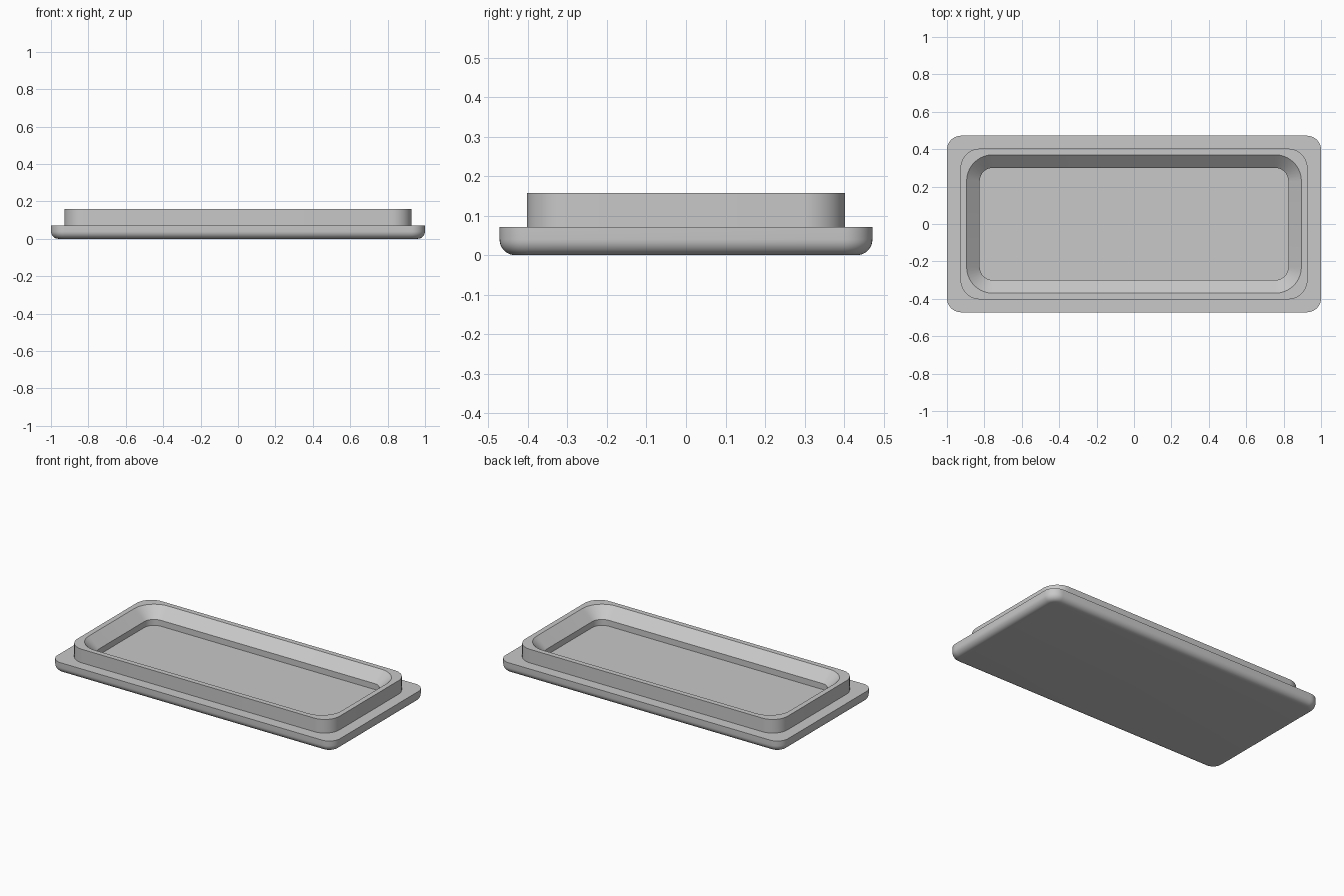
import bpy, bmesh, math

old = bpy.data.objects.get("Cube")
if old:
    bpy.data.objects.remove(old, do_unlink=True)

grey = bpy.data.materials.new("light_grey")
grey.use_nodes = True
colour = (0.58, 0.58, 0.58, 1)
grey.diffuse_color = colour
grey.node_tree.nodes["Principled BSDF"].inputs["Base Color"].default_value = colour

STEPS = 10


def rounded_loop(bm, half_x, half_y, radius, z):
    """Ring of vertices around a rounded rectangle."""
    ring = []
    corners = ((1, 1), (-1, 1), (-1, -1), (1, -1))
    for quarter, (sx, sy) in enumerate(corners):
        for i in range(STEPS + 1):
            a = (quarter + i / STEPS) * math.pi / 2
            ring.append(bm.verts.new((sx * (half_x - radius) + radius * math.cos(a),
                                      sy * (half_y - radius) + radius * math.sin(a), z)))
    return ring


def stacked_solid(name, sections):
    """Skin a list of rounded rectangles and cap both ends."""
    bm = bmesh.new()
    rings = [rounded_loop(bm, *s) for s in sections]
    for low, high in zip(rings, rings[1:]):
        for i in range(len(low)):
            j = (i + 1) % len(low)
            bm.faces.new((low[i], low[j], high[j], high[i]))
    bm.faces.new(rings[0][::-1])
    bm.faces.new(rings[-1])
    mesh = bpy.data.meshes.new(name)
    bm.to_mesh(mesh)
    bm.free()
    mesh.materials.append(grey)
    obj = bpy.data.objects.new(name, mesh)
    bpy.context.collection.objects.link(obj)
    bpy.ops.object.select_all(action="DESELECT")
    obj.select_set(True)
    bpy.context.view_layer.objects.active = obj
    bpy.ops.object.shade_smooth_by_angle(angle=math.radians(30))
    return obj


HALF_X, HALF_Y, CORNER = 1.0, 0.472, 0.075
FILLET, FLANGE_Z, TOP_Z, FLOOR_Z = 0.04, 0.071, 0.158, 0.055

# Rounded underside of the flange
sections = []
for i in range(9):
    a = i / 8 * math.pi / 2
    inset = FILLET * (1 - math.sin(a))
    sections.append((HALF_X - inset, HALF_Y - inset, CORNER - inset,
                     FILLET * (1 - math.cos(a))))

# Flange top, raised rim, sloped inner wall, short upright wall and floor
sections += [
    (HALF_X, HALF_Y, CORNER, FLANGE_Z),
    (0.928, 0.403, 0.105, FLANGE_Z),
    (0.928, 0.403, 0.105, TOP_Z),
    (0.895, 0.37, 0.14, TOP_Z),
    (0.825, 0.30, 0.07, TOP_Z - 0.065),
    (0.825, 0.30, 0.07, FLOOR_Z),
]
stacked_solid("rimmed_tray", sections)
